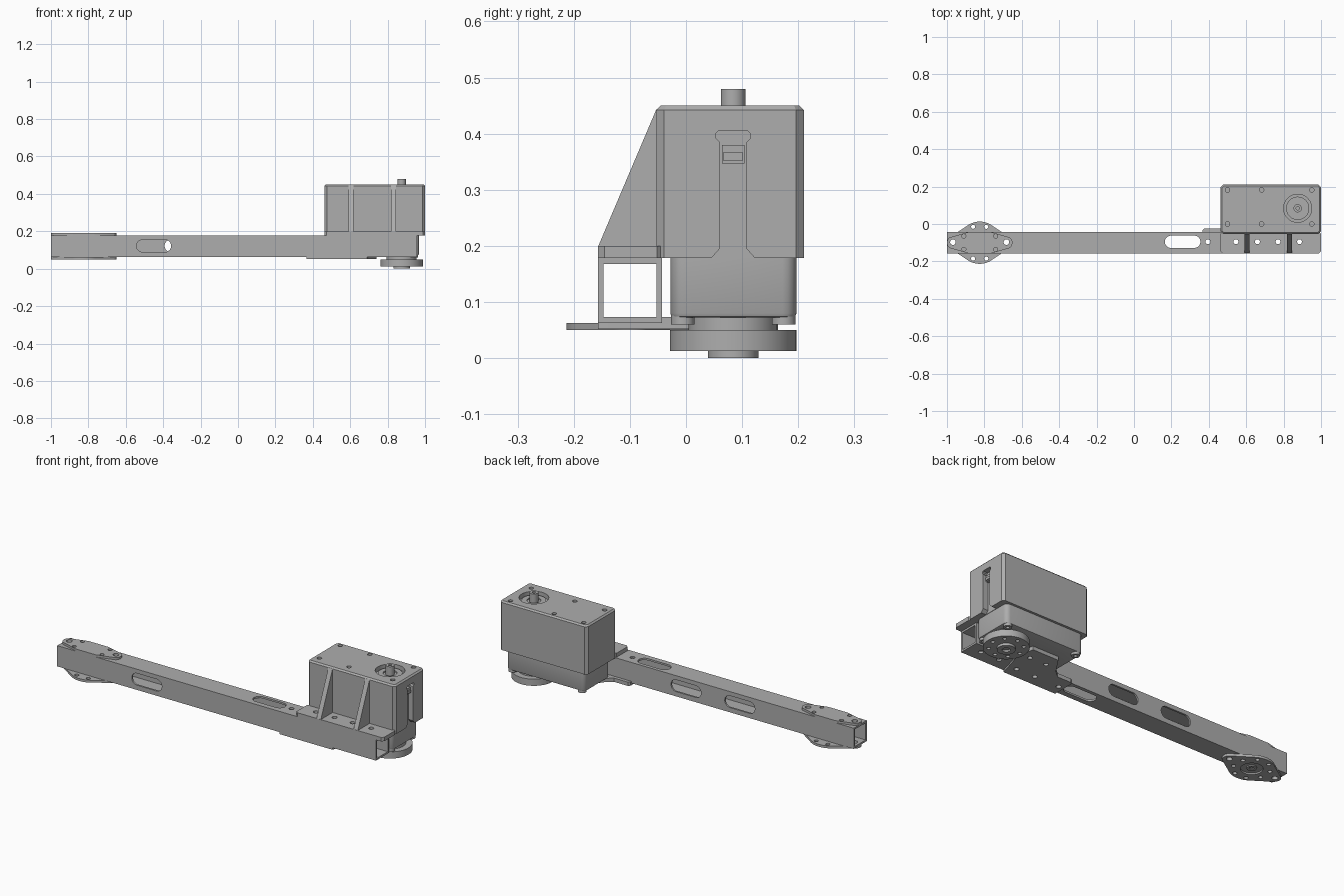
import bpy, bmesh
from math import cos, sin, pi, radians
from mathutils import Vector

cube = bpy.data.objects.get("Cube")
if cube:
    bpy.data.objects.remove(cube)

grey = bpy.data.materials.new("machined_grey")
grey.use_nodes = True
grey.diffuse_color = (0.42, 0.42, 0.42, 1)
grey.node_tree.nodes["Principled BSDF"].inputs["Base Color"].default_value = (0.42, 0.42, 0.42, 1)

# Maps a flat outline plus a depth to model space, by extrusion axis
AXES = {"z": lambda a, b, d: (a, b, d), "y": lambda a, b, d: (a, d, b), "x": lambda a, b, d: (d, a, b)}


def stadium(cx, cy, r, length=0, n=32):
    pts = []
    for i in range(n):
        a = 2 * pi * (i + 0.5) / n
        shift = (length / 2 - r if length else 0) * (1 if cos(a) > 0 else -1)
        pts.append((cx + shift + r * cos(a), cy + r * sin(a)))
    return pts


def rect(a0, a1, b0, b1, c=0):
    if not c:
        return [(a0, b0), (a1, b0), (a1, b1), (a0, b1)]
    return [(a0 + c, b0), (a1 - c, b0), (a1, b0 + c), (a1, b1 - c),
            (a1 - c, b1), (a0 + c, b1), (a0, b1 - c), (a0, b0 + c)]


def prism(name, solids):
    """One object from (outline, start, end, axis) extrusions."""
    bm = bmesh.new()
    for outline, d0, d1, axis in solids:
        to3d = AXES[axis]
        low = [bm.verts.new(to3d(a, b, d0)) for a, b in outline]
        face = bm.faces.new(low)
        new = bmesh.ops.extrude_face_region(bm, geom=[face])["geom"]
        move = Vector(to3d(0, 0, d1 - d0))
        bmesh.ops.translate(bm, verts=[g for g in new if isinstance(g, bmesh.types.BMVert)], vec=move)
    bmesh.ops.recalc_face_normals(bm, faces=bm.faces)
    mesh = bpy.data.meshes.new(name)
    bm.to_mesh(mesh)
    bm.free()
    mesh.materials.append(grey)
    obj = bpy.data.objects.new(name, mesh)
    bpy.context.collection.objects.link(obj)
    return obj


def bake(obj):
    graph = bpy.context.evaluated_depsgraph_get()
    mesh = bpy.data.meshes.new_from_object(obj.evaluated_get(graph))
    obj.modifiers.clear()
    obj.data = mesh


def cut(obj, solids):
    cutter = prism("cutter", solids)
    cutter.hide_render = True
    mod = obj.modifiers.new("cut", "BOOLEAN")
    mod.operation, mod.solver, mod.object = "DIFFERENCE", "EXACT", cutter
    bake(obj)
    bpy.data.objects.remove(cutter)


def bevel(obj, width, segments, test):
    bm = bmesh.new()
    bm.from_mesh(obj.data)
    edges = [e for e in bm.edges if test(e)]
    bmesh.ops.bevel(bm, geom=edges, offset=width, segments=segments, profile=0.5, affect="EDGES")
    bm.to_mesh(obj.data)
    bm.free()


def upright(e):
    return abs(e.verts[0].co.z - e.verts[1].co.z) > 0.05


def at_height(z):
    return lambda e: all(abs(v.co.z - z) < 0.001 for v in e.verts)


TUBE_Y, DISC_X, SHAFT_X, SHAFT_Y = -0.1, -0.825, 0.875, 0.084
TUBE_LOW, TUBE_TOP = 0.063, 0.178
flange_holes = [0.545, 0.66, 0.77, 0.885]
bolt_ring = [(DISC_X + 0.092 * cos(radians(22.5 + 45 * i)), TUBE_Y + 0.092 * sin(radians(22.5 + 45 * i)))
             for i in range(8)]

# Square tube, hollow along its length, with lightening slots
tube = prism("square_tube", [(rect(-0.157, -0.043, TUBE_LOW, TUBE_TOP), -1, 0.957, "x")])
cut(tube, [(rect(-0.147, -0.053, 0.073, 0.168), -1.1, 1.1, "x")])
cut(tube, [(stadium(0.26, TUBE_Y + 0.005, 0.033, 0.19), 0, 0.3, "z"),
           (stadium(-0.45, 0.122, 0.033, 0.185), -0.2, -0.1, "y"),
           (stadium(-0.30, 0.122, 0.033, 0.185), -0.1, 0, "y"),
           (stadium(0.03, 0.122, 0.033, 0.185), -0.1, 0, "y"),
           *[(stadium(x, TUBE_Y + 0.005, 0.013), 0, 0.3, "z") for x in [0.395] + flange_holes],
           *[(stadium(DISC_X + s * 0.143, TUBE_Y + 0.003, 0.015), 0, 0.3, "z") for s in (-1, 1)]])


# End plates: a disc with two tangent ears
def eared_disc(limit=1):
    pts = []
    for i in range(96):
        a = 2 * pi * (i + 0.5) / 96
        side = 1 if cos(a) > 0 else -1
        ear = 0.14 * abs(cos(a)) + 0.035 > 0.113
        r, shift = (0.035, side * 0.14) if ear else (0.113, 0)
        y = max(-limit, min(limit, r * sin(a)))
        pts.append((DISC_X + shift + r * cos(a), TUBE_Y + y))
    return pts


plate_holes = [(stadium(x, y, 0.011, n=20), 0, 0.3, "z") for x, y in bolt_ring]
plate_holes += [(stadium(DISC_X + s * 0.143, TUBE_Y + 0.003, 0.015), 0, 0.3, "z") for s in (-1, 1)]
low_plate = prism("end_plate_bottom", [(eared_disc(), 0.05, TUBE_LOW, "z")])
cut(low_plate, plate_holes + [(stadium(DISC_X, TUBE_Y, 0.055, n=40), 0, 0.058, "z")])
hub = prism("end_plate_hub", [(stadium(DISC_X, TUBE_Y, 0.025), 0.052, 0.058, "z")])
cut(hub, [(stadium(DISC_X, TUBE_Y, 0.012), 0, 0.1, "z")])
top_plate = prism("end_plate_top", [(eared_disc(0.057), TUBE_TOP, 0.19, "z")])
cut(top_plate, plate_holes)

# Gearbox housing with chamfered top, cover screws, shaft recess and side channel
housing = prism("gearbox_housing", [(rect(0.462, 1, -0.053, 0.21, 0.014), TUBE_TOP, 0.45, "z")])
bevel(housing, 0.008, 1, at_height(0.45))
screws = [(x, y) for x in (0.5, 0.682, 0.95) for y in (0, 0.182)]
cut(housing, [(stadium(x, y, 0.012, n=20), 0.43, 0.5, "z") for x, y in screws]
    + [(stadium(SHAFT_X, SHAFT_Y, 0.075, n=48), 0.425, 0.5, "z")])
channel = [(0.04, 0.17), (0.045, TUBE_TOP), (0.06, 0.195), (0.06, 0.385), (0.053, 0.392), (0.053, 0.4),
           (0.058, 0.405)]
cut(housing, [(channel + [(2 * SHAFT_Y - y, z) for y, z in reversed(channel)], 0.97, 1.1, "x")])
prism("channel_latch", [(rect(0.064, 0.104, 0.347, 0.38), 0.96, 0.985, "x"),
                        (rect(0.066, 0.102, 0.352, 0.366), 0.984, 0.99, "x")])

# Mounting flange on the tube, with ribs up the housing
flange = prism("mounting_flange", [(rect(0.462, 1, -0.157, -0.04, 0.012), TUBE_TOP, 0.2, "z")])
cut(flange, [(stadium(x, TUBE_Y + 0.005, 0.013), 0, 0.3, "z") for x in flange_holes])
for side, x in (("right", 0.605), ("left", 0.832)):
    prism("rib_" + side, [([(-0.157, 0.198), (-0.04, 0.198), (-0.04, 0.443), (-0.053, 0.443)],
                           x - 0.013, x + 0.013, "x")])

# Lower gearbox body with corner bosses
body = prism("lower_body", [(rect(0.485, 0.968, -0.028, 0.197), 0.072, 0.179, "z")])
bevel(body, 0.025, 4, upright)
bevel(body, 0.008, 2, at_height(0.072))
bosses = prism("corner_bosses", [(stadium(x, y, 0.021), 0.06, 0.09, "z")
                                 for x in (0.515, 0.942) for y in (-0.006, 0.174)])
cut(bosses, [(stadium(x, y, 0.009, n=16), 0.05, 0.075, "z") for x in (0.515, 0.942) for y in (-0.006, 0.174)])

# Bottom mounting plate joining the tube to the body
outline = [(0.365, -0.157), (0.69, -0.157), (0.72, -0.05), (0.74, 0), (0.72, 0.1), (0.56, 0.1),
           (0.5, 0.01), (0.46, -0.025), (0.375, -0.025), (0.365, -0.035)]
plate = prism("bottom_plate", [(outline, 0.052, 0.073, "z")])
cut(plate, [(rect(0.3, 0.9, -0.2, -0.043), TUBE_LOW, 0.1, "z")]
    + [(stadium(x, TUBE_Y + 0.005, 0.013), 0, 0.1, "z") for x in [0.395] + flange_holes[:2]]
    + [(stadium(x, 0.03, 0.012), 0, 0.1, "z") for x in (0.58, 0.68)])

# Output wheel with hub below, and the input shaft above
wheel = prism("output_wheel", [(stadium(SHAFT_X, SHAFT_Y, 0.113, n=64), 0.013, 0.05, "z")])
cut(wheel, [(stadium(SHAFT_X + 0.085 * cos(i * pi / 4), SHAFT_Y + 0.085 * sin(i * pi / 4), 0.01, n=16),
             0, 0.03, "z") for i in range(8)])
wheel_hub = prism("wheel_hub", [(stadium(SHAFT_X, SHAFT_Y, 0.045, n=40), 0, 0.014, "z")])
cut(wheel_hub, [(stadium(SHAFT_X, SHAFT_Y, 0.02), -0.1, 0.01, "z")])
prism("wheel_bearing", [(stadium(SHAFT_X, SHAFT_Y, 0.08, n=40), 0.049, 0.074, "z")])
shaft = prism("top_shaft", [(stadium(SHAFT_X, SHAFT_Y, 0.022), 0.42, 0.48, "z")])
cut(shaft, [(stadium(SHAFT_X, SHAFT_Y, 0.009, n=16), 0.46, 0.5, "z")])
collar = prism("shaft_collar", [(stadium(SHAFT_X, SHAFT_Y, 0.062, n=40), 0.42, 0.436, "z")])
cut(collar, [(stadium(SHAFT_X, SHAFT_Y, 0.035), 0.429, 0.5, "z")])

# Smooth the round walls, keep the hard edges
bpy.ops.object.select_all(action="DESELECT")
for obj in bpy.context.scene.objects:
    if obj.type == "MESH":
        obj.select_set(True)
        bpy.context.view_layer.objects.active = obj
bpy.ops.object.shade_smooth_by_angle(angle=radians(30))
